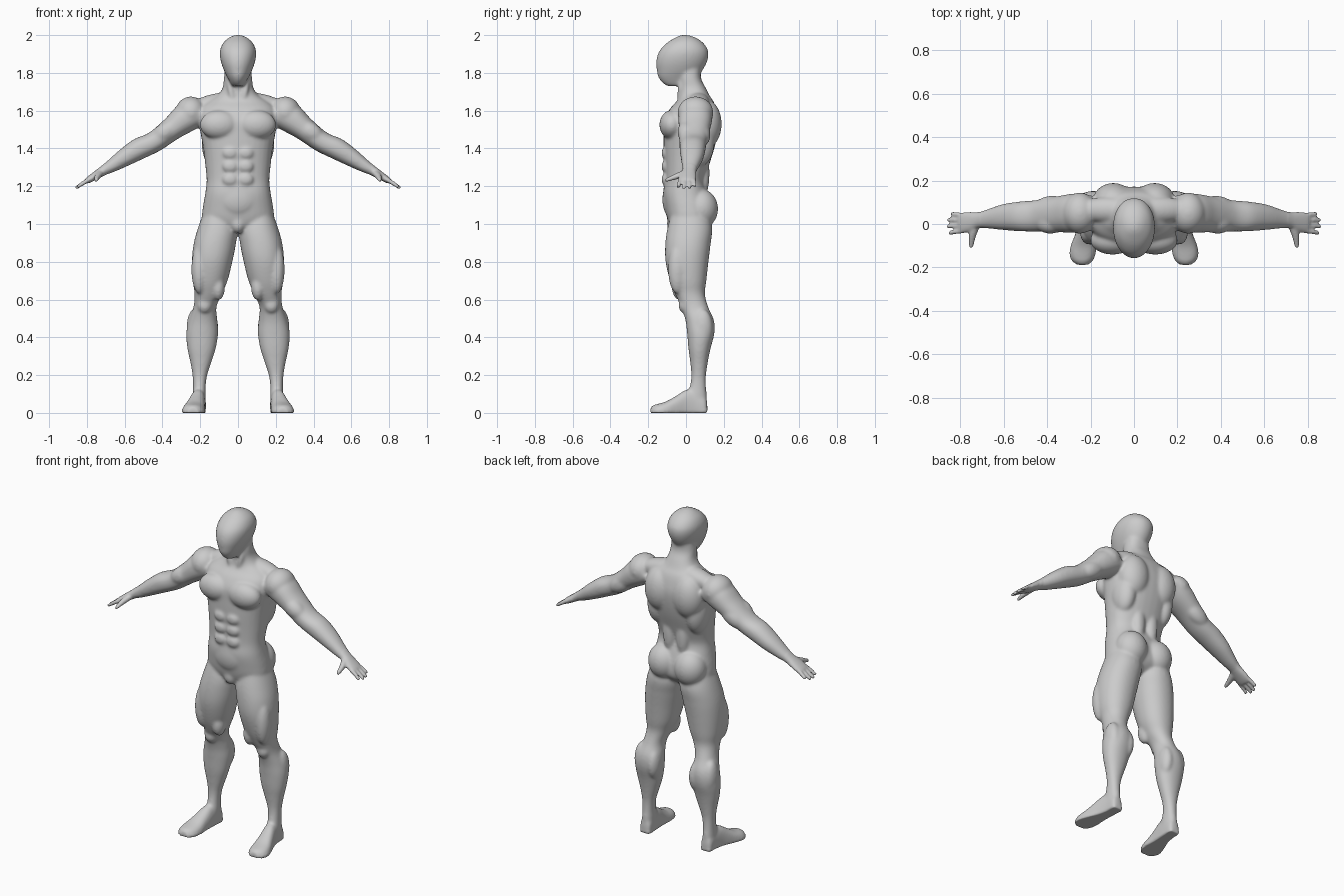
import bpy, bmesh
from math import cos, sin, pi
from mathutils import Vector, Matrix, Euler

bm = bmesh.new()
X, Y, Z = Vector((1, 0, 0)), Vector((0, 1, 0)), Vector((0, 0, 1))
ALONG = Vector((.826, 0, -.564))     # arm direction
ACROSS = Vector((.564, 0, .826))     # square to the arm


def spline(rows, steps=5):
    """Catmull-Rom through rows of numbers."""
    out = []
    for i in range(len(rows) - 1):
        p = [rows[max(0, min(len(rows) - 1, i + k))] for k in (-1, 0, 1, 2)]
        for s in range(steps):
            t = s / steps
            out.append([b + .5 * t * (c - a + t * (2*a - 5*b + 4*c - d + t * (3*(b - c) + d - a)))
                        for a, b, c, d in zip(*p)])
    return out + [list(rows[-1])]


def loft(rows, u, v, power=2.2, sides=32):
    """Closed skin over (x, y, z, radius_u, radius_v) rows, kept above the ground."""
    rings = []
    for x, y, z, ru, rv in spline(rows):
        ring = []
        for k in range(sides):
            a = 2 * pi * k / sides
            c, s = cos(a), sin(a)
            c = abs(c) ** (2 / power) * (1 if c > 0 else -1)
            s = abs(s) ** (2 / power) * (1 if s > 0 else -1)
            co = Vector((x, y, z)) + u * c * max(ru, .002) + v * s * max(rv, .002)
            co.z = max(co.z, 0)
            ring.append(bm.verts.new(co))
        rings.append(ring)
    for r, q in zip(rings, rings[1:]):
        for k in range(sides):
            n = (k + 1) % sides
            bm.faces.new((r[k], r[n], q[n], q[k]))
    bm.faces.new(rings[0][::-1])
    bm.faces.new(rings[-1])


def upright(rows, power=2.2):
    """Loft from (z, x_in, x_out, y_front, y_back) rows."""
    loft([((a + b) / 2, (f + k) / 2, z, (b - a) / 2, (k - f) / 2)
          for z, a, b, f, k in rows], X, Y, power)


def muscle(center, radii, rot=(0, 0, 0)):
    m = Matrix.Translation(center) @ Euler(rot).to_matrix().to_4x4() @ Matrix.Diagonal((*radii, 1))
    bmesh.ops.create_uvsphere(bm, u_segments=32, v_segments=20, radius=1, matrix=m)


# head
upright([(z, -w, w, f, b) for z, w, f, b in [
    (1.73, .03, -.10, .02), (1.75, .042, -.128, .04), (1.78, .058, -.148, .06),
    (1.81, .073, -.154, .085), (1.85, .088, -.158, .108), (1.89, .096, -.152, .119),
    (1.925, .094, -.135, .115), (1.96, .078, -.10, .09), (1.985, .05, -.06, .055),
    (1.997, .025, -.035, .022), (2.002, .004, -.012, -.002)]], 2.1)

# torso and neck
upright([(z, -w, w, f, b) for z, w, f, b in [
    (.955, .04, -.06, .06), (.99, .14, -.085, .11), (1.03, .188, -.10, .135),
    (1.09, .186, -.112, .135), (1.16, .174, -.121, .118), (1.23, .166, -.113, .10),
    (1.31, .173, -.114, .122), (1.40, .184, -.118, .15), (1.48, .198, -.118, .167),
    (1.55, .207, -.115, .172), (1.61, .20, -.085, .16), (1.65, .16, -.05, .145),
    (1.68, .11, -.038, .125), (1.72, .082, -.037, .105), (1.77, .075, -.04, .08),
    (1.83, .068, -.04, .08)]], 2.35)

# torso muscles: chest, abdomen, upper back, side, trapezius, neck, buttock, groin
muscle((.098, -.075, 1.525), (.104, .066, .078))
for z in (1.375, 1.305, 1.235):
    muscle((.04, -.105, z), (.043, .025, .036))
muscle((0, -.085, 1.13), (.10, .04, .09))
muscle((.095, .105, 1.53), (.095, .084, .13))
muscle((.13, .065, 1.43), (.062, .085, .13))
muscle((.045, .09, 1.27), (.04, .035, .13))
muscle((.12, .065, 1.64), (.14, .06, .05), (0, .2, 0))
muscle((.035, -.02, 1.69), (.018, .028, .07), (0, .25, 0))
muscle((.088, .08, 1.08), (.094, .09, .105))
muscle((0, -.06, 1.0), (.042, .042, .05))

# leg
upright([
    (1.08, .04, .175, -.07, .11), (.98, .003, .212, -.098, .138), (.89, .012, .236, -.110, .130),
    (.80, .03, .244, -.108, .119), (.70, .055, .240, -.085, .108), (.63, .085, .230, -.058, .10),
    (.56, .114, .236, -.025, .118), (.49, .109, .26, -.003, .148), (.42, .105, .274, .006, .15),
    (.34, .118, .268, .013, .13), (.27, .14, .253, .022, .116), (.20, .163, .241, .028, .106),
    (.14, .171, .238, .02, .106), (.08, .17, .24, 0, .111), (.02, .176, .236, .02, .108)], 2.15)
muscle((.177, -.004, .57), (.04, .036, .045))
muscle((.105, -.03, .665), (.036, .046, .07))
muscle((.205, -.045, .76), (.042, .05, .13))
muscle((.142, .098, .44), (.038, .054, .09))
muscle((.232, .088, .45), (.04, .054, .10))

# foot, running heel to toe with a flat sole
loft([(x, y, (top - .04) / 2, w, (top + .04) / 2) for y, x, w, top in [
    (.113, .206, .02, .05), (.10, .206, .034, .09), (.05, .207, .037, .12),
    (0, .213, .041, .122), (-.05, .223, .049, .092), (-.10, .232, .059, .063),
    (-.14, .237, .060, .05), (-.17, .238, .048, .042), (-.188, .237, .025, .03)]], X, Z, 2.4)

# arm and palm
loft([(.19, .05, 1.59, .08, .06), (.27, .05, 1.565, .09, .078), (.35, .045, 1.505, .083, .063),
      (.44, .038, 1.437, .073, .056), (.52, .035, 1.40, .069, .058), (.60, .032, 1.352, .06, .048),
      (.67, .024, 1.307, .045, .035), (.715, .018, 1.281, .037, .026), (.75, .01, 1.259, .045, .022),
      (.785, .006, 1.237, .048, .018), (.803, .006, 1.226, .042, .014)], Y, ACROSS)
muscle((.25, .05, 1.59), (.082, .095, .085))
muscle((.385, .003, 1.487), (.075, .048, .05), (0, .6, 0))
muscle((.375, .085, 1.475), (.09, .045, .05), (0, .6, 0))

# fingers and thumb
for y0, y1, x1 in ((-.029, -.041, .85), (-.006, -.011, .86), (.017, .019, .858), (.039, .047, .842)):
    z1 = 1.19 + (.858 - x1) * .68
    loft([(.775, y0, 1.242, .012, .012), ((.78 + x1) / 2, (y0 + y1) / 2, (1.244 + z1) / 2, .0115, .0115),
          (x1, y1, z1, .009, .009)], Y, ACROSS, 2, 12)
loft([(.725, .0, 1.272, .022, .018), (.741, -.045, 1.255, .019, .017),
      (.748, -.08, 1.242, .0145, .013), (.75, -.108, 1.232, .011, .010)], ALONG, ACROSS, 2, 14)

# mirror the half figure and fuse every part into one skin
mesh = bpy.data.meshes.new("body")
bm.to_mesh(mesh)
bm.free()
body = bpy.data.objects.new("body", mesh)
bpy.context.collection.objects.link(body)
mirror = body.modifiers.new("mirror", 'MIRROR')
mirror.use_mirror_merge = False
fuse = body.modifiers.new("fuse", 'REMESH')
fuse.mode = 'VOXEL'
fuse.voxel_size = .006

# soften the joins, less on the hands
skin = bmesh.new()
skin.from_object(body, bpy.context.evaluated_depsgraph_get())
body.modifiers.clear()
groups = [skin.verts[:]] * 3 + [[v for v in skin.verts if abs(v.co.x) < .71 and v.co.z > .02]] * 9
for verts in groups:
    bmesh.ops.smooth_vert(skin, verts=verts, factor=.5, use_axis_x=True, use_axis_y=True, use_axis_z=True)
for f in skin.faces:
    f.smooth = True
skin.to_mesh(mesh)
skin.free()
